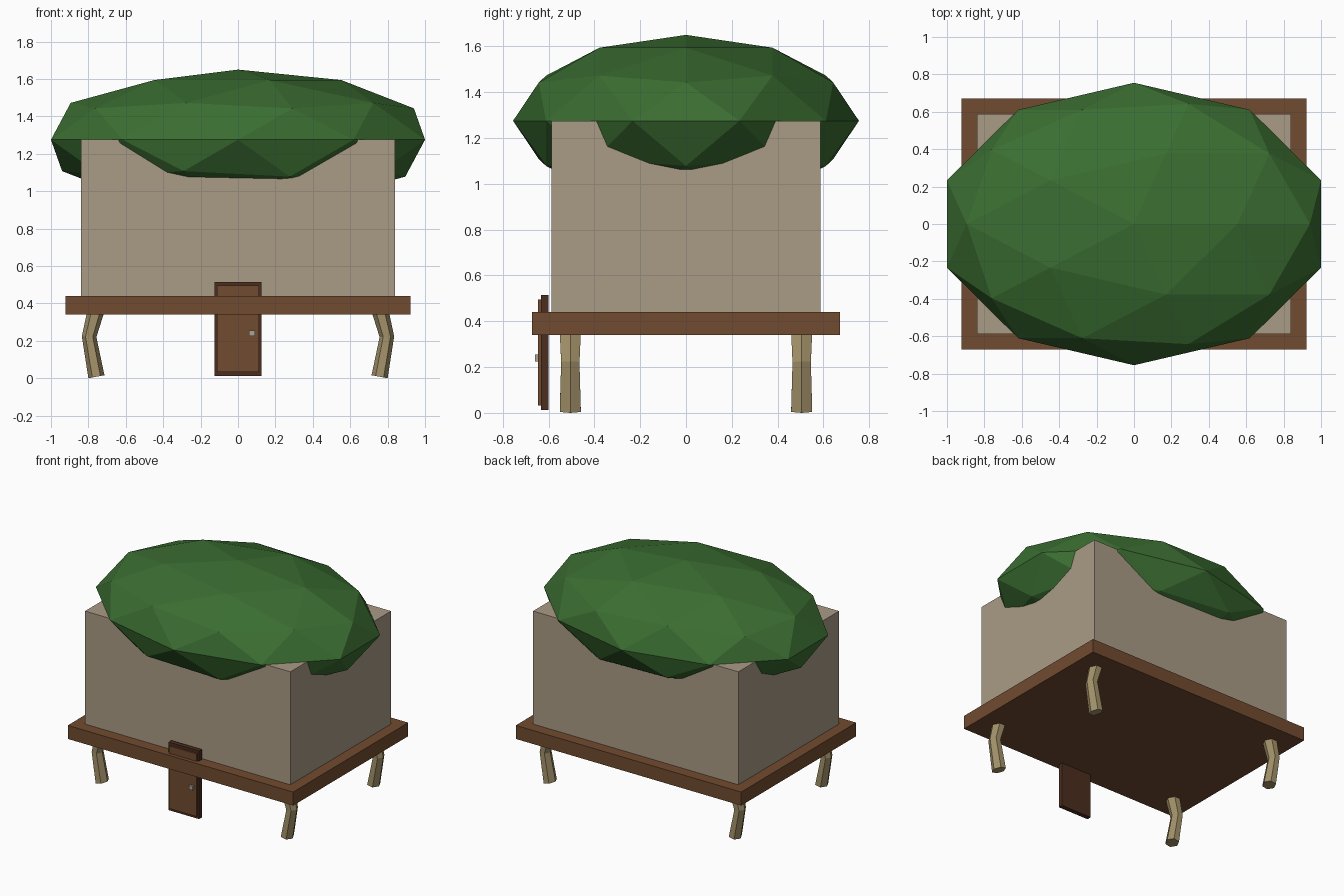
import bpy, bmesh, math
from mathutils import Vector

if "Cube" in bpy.data.objects:
    bpy.data.objects.remove(bpy.data.objects["Cube"], do_unlink=True)


def material(name, rgb):
    mat = bpy.data.materials.new(name)
    mat.use_nodes = True
    color = (*rgb, 1)
    mat.diffuse_color = color
    node = next(n for n in mat.node_tree.nodes if n.type == "BSDF_PRINCIPLED")
    node.inputs["Base Color"].default_value = color
    node.inputs["Roughness"].default_value = 0.9
    return mat


leaf = material("leaf green", (0.043, 0.155, 0.031))
plaster = material("beige plaster", (0.40, 0.33, 0.24))
wood = material("brown wood", (0.165, 0.070, 0.029))
dark_wood = material("dark brown wood", (0.070, 0.027, 0.013))
bark = material("pale log", (0.37, 0.29, 0.145))
metal = material("pale metal", (0.42, 0.37, 0.30))


def finish(bm, name, mat):
    bmesh.ops.recalc_face_normals(bm, faces=bm.faces)
    mesh = bpy.data.meshes.new(name)
    bm.to_mesh(mesh)
    bm.free()
    mesh.materials.append(mat)
    obj = bpy.data.objects.new(name, mesh)
    bpy.context.collection.objects.link(obj)
    return obj


def box(name, low, high, mat):
    low, high = Vector(low), Vector(high)
    bm = bmesh.new()
    bmesh.ops.create_cube(bm, size=1)
    bmesh.ops.scale(bm, vec=high - low, verts=bm.verts)
    bmesh.ops.translate(bm, vec=(low + high) / 2, verts=bm.verts)
    return finish(bm, name, mat)


# Deck and house body
box("deck", (-0.922, -0.672, 0.34), (0.922, 0.672, 0.44), wood)
box("house_body", (-0.84, -0.588, 0.43), (0.84, 0.588, 1.275), plaster)

# Faceted leafy roof
bm = bmesh.new()
bmesh.ops.create_icosphere(bm, subdivisions=2, radius=1)
bmesh.ops.scale(bm, vec=(1.0515, 0.755, 0.375), verts=bm.verts)
bmesh.ops.translate(bm, vec=(0, 0, 1.275), verts=bm.verts)
finish(bm, "leafy_roof", leaf)

# Door with raised panel and knob
box("door_frame", (-0.125, -0.633, 0.012), (0.125, -0.6, 0.515), dark_wood)
box("door_panel", (-0.112, -0.645, 0.032), (0.112, -0.63, 0.495), wood)
box("door_knob", (0.06, -0.66, 0.225), (0.09, -0.642, 0.255), metal)

# Bent six-sided legs: x, z, half width, half depth, tilt rise across the ring
LEG_RINGS = [
    (0.757, 0.008, 0.043, 0.046, -0.008),
    (0.796, 0.222, 0.039, 0.040, 0.002),
    (0.762, 0.350, 0.046, 0.046, 0.0),
]


def leg(name, side, depth):
    bm = bmesh.new()
    rings = []
    for x, z, wide, deep, tilt in LEG_RINGS:
        ring = []
        for k in range(6):
            a = k * math.tau / 6
            ring.append(bm.verts.new((
                side * (x + wide * math.cos(a)),
                depth + deep * math.sin(a) / math.sin(math.pi / 3),
                z + tilt * math.cos(a))))
        rings.append(ring)
    for lower, upper in zip(rings, rings[1:]):
        for k in range(6):
            n = (k + 1) % 6
            bm.faces.new((lower[k], lower[n], upper[n], upper[k]))
    bm.faces.new(rings[0])
    bm.faces.new(rings[-1])
    finish(bm, name, bark)


for side, side_name in ((1, "left"), (-1, "right")):
    for depth, end_name in ((-0.505, "front"), (0.505, "back")):
        leg(f"{end_name}_{side_name}_leg", side, depth)
